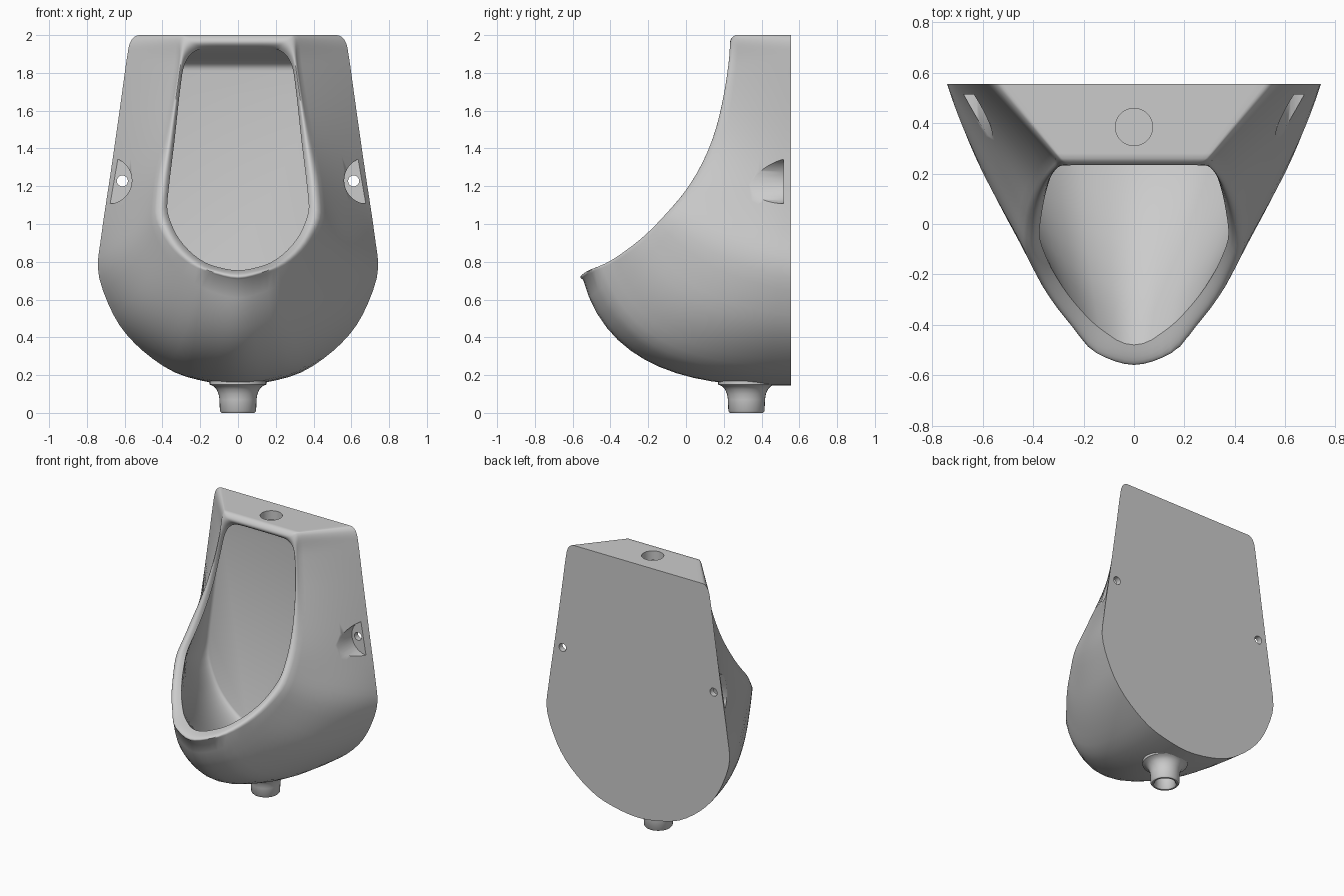
import bpy, bmesh, math
from mathutils import Vector, Matrix

old = bpy.data.objects.get("Cube")
if old:
    bpy.data.objects.remove(old)

ceramic = bpy.data.materials.new("grey_ceramic")
ceramic.use_nodes = True
GREY = (0.6, 0.6, 0.6, 1)
ceramic.diffuse_color = GREY
ceramic.node_tree.nodes["Principled BSDF"].inputs["Base Color"].default_value = GREY

BACK = 0.555        # wall plane
PANEL = 0.47        # rear wall of the basin


def smooth_path(keys, steps, before, after):
    """Cubic through the keys that never overshoots them."""
    pts = [before] + keys + [after]

    def slope(i, c):
        a, b = pts[i][c] - pts[i - 1][c], pts[i + 1][c] - pts[i][c]
        return 2 * a * b / (a + b) if a * b > 0 else 0

    out = []
    for i in range(1, len(keys)):
        for s in range(steps):
            t = s / steps
            row = []
            for c in range(len(keys[0])):
                p, q = pts[i][c], pts[i + 1][c]
                row.append(p * (2*t**3 - 3*t*t + 1) + slope(i, c) * (t**3 - 2*t*t + t)
                           + q * (3*t*t - 2*t**3) + slope(i + 1, c) * (t**3 - t*t))
            out.append(row)
    return out + [list(keys[-1])]


def bezier(a, b, c, d, steps):
    points = []
    for i in range(steps + 1):
        t = i / steps
        u = 1 - t
        points.append(a*u**3 + b*3*u*u*t + c*3*u*t*t + d*t**3)
    return points


def make_object(name, bm):
    bmesh.ops.recalc_face_normals(bm, faces=bm.faces)
    me = bpy.data.meshes.new(name)
    bm.to_mesh(me)
    bm.free()
    me.materials.append(ceramic)
    ob = bpy.data.objects.new(name, me)
    bpy.context.collection.objects.link(ob)
    return ob


def activate(ob):
    bpy.ops.object.select_all(action='DESELECT')
    ob.select_set(True)
    bpy.context.view_layer.objects.active = ob


# Concave front line in side view: (y, z)
front = [(-0.585, 0.705), (-0.553, 0.73), (-0.515, 0.755), (-0.455, 0.778), (-0.4, 0.805),
         (-0.24, 0.92), (-0.1, 1.06), (0, 1.18), (0.09, 1.33), (0.16, 1.51),
         (0.21, 1.74), (0.23, 1.9), (0.235, 2)]
front_line = smooth_path(front, 5, front[0], front[-1])


def front_y(z):
    for (y0, z0), (y1, z1) in zip(front_line, front_line[1:]):
        if z <= z1:
            return y0 + (y1 - y0) * max(0, (z - z0) / (z1 - z0))
    return front_line[-1][0]


# Half outlines, bottom to top: back x, z, outer rim x, z, inner rim x, z
keys = [(0, .145, 0, .705, 0, .755),
        (.27, .19, .15, .74, .14, .782),
        (.50, .325, .28, .805, .26, .86),
        (.66, .52, .385, .92, .342, .975),
        (.742, .77, .44, 1.06, .375, 1.09),
        (.722, .95, .43, 1.2, .363, 1.22),
        (.67, 1.3, .385, 1.45, .335, 1.45),
        (.62, 1.65, .34, 1.7, .31, 1.68),
        (.588, 1.88, .315, 1.88, .29, 1.82),
        (.575, 1.95, .31, 1.96, .265, 1.88),
        (.555, 1.985, .30, 1.99, .235, 1.91),
        (.52, 2, .285, 2, .19, 1.927),
        (.25, 2, .15, 2, .1, 1.93),
        (0, 2, 0, 2, 0, 1.93)]


def flip(k):
    return tuple(v * (-1 if c % 2 == 0 else 1) for c, v in enumerate(k))


half = smooth_path(keys, 4, flip(keys[1]), flip(keys[-2]))


def section(bx, bz, ox, oz, ix, iz):
    """Line of points from the wall, over the rim and into the basin."""
    b = min(1, max(0, (1 - bz) / 0.85))
    setback = 0.025 + 0.015 * b
    p0 = Vector((bx, BACK, bz))
    p3 = Vector((ox, front_y(oz) + setback, oz))
    p1 = p0.lerp(p3, 1/3).lerp(Vector((bx * 0.9, 0.04, bz - 0.015)), b)
    p2 = p0.lerp(p3, 2/3).lerp(
        Vector((bx * 0.3 + ox * 0.7, p3.y + 0.13, bz + 0.16 * (oz - bz))), b)
    line = bezier(p0, p1, p2, p3, 14)
    # rounded rim
    for i in range(1, 9):
        t = i / 8
        z = oz + (iz - oz) * t
        depth = (setback if t < 0.5 else 0.035) * (2 * t - 1) ** 2
        line.append(Vector((ox + (ix - ox) * t, front_y(z) + depth, z)))
    # basin wall sweeping into the flat rear panel
    q0 = line[-1]
    q3 = Vector((bx * 0.76, PANEL, 1.05 + (bz - 1.05) * 0.8))
    wide = Vector((q3.x * 1.08, 0, 1.05 + (q3.z - 1.05) * 1.08))
    q1 = Vector((wide.x, q0.y + (PANEL - q0.y) * 0.55, wide.z))
    q2 = Vector((wide.x, PANEL, wide.z))
    return line + bezier(q0, q1, q2, q3, 14)[1:]


# Bowl body
bm = bmesh.new()
lines = [section(*k) for k in half]
lines += [[Vector((-p.x, p.y, p.z)) for p in ln] for ln in lines[-2:0:-1]]
grid = [[bm.verts.new(p) for p in ln] for ln in lines]
for a, b in zip(grid, grid[1:] + grid[:1]):
    for j in range(len(a) - 1):
        bm.faces.new((a[j], a[j + 1], b[j + 1], b[j]))
bm.faces.new([ln[0] for ln in grid])
bm.faces.new([ln[-1] for ln in grid])
body = make_object("bowl_body", bm)


def cut(target, name, radius, start, end):
    """Bore a round hole between two points."""
    a, b = Vector(start), Vector(end)
    turn = (b - a).to_track_quat('Z', 'Y').to_matrix().to_4x4()
    bm = bmesh.new()
    bmesh.ops.create_cone(bm, cap_ends=True, segments=48, radius1=radius, radius2=radius,
                          depth=(b - a).length, matrix=Matrix.Translation((a + b) / 2) @ turn)
    cutter = make_object(name, bm)
    cutter.hide_render = True
    mod = target.modifiers.new(name, 'BOOLEAN')
    mod.operation, mod.solver, mod.object = 'DIFFERENCE', 'EXACT', cutter
    activate(target)
    bpy.ops.object.modifier_apply(modifier=name)
    bpy.data.objects.remove(cutter)


# Water inlet, side mounting pockets and screw holes
cut(body, "inlet_cutter", 0.074, (0, 0.385, 1.935), (0, 0.385, 2.1))
for side in (-1, 1):
    cut(body, "pocket_cutter", 0.123, (side * 0.685, 0.515, 1.23), (side * 0.685, 0, 1.23))
    cut(body, "screw_cutter", 0.029, (side * 0.612, 0.4, 1.228), (side * 0.612, 0.7, 1.228))

# Drain outlet: lathe with a flared top and hollow bore
profile = [(0, .11), (.068, .11), (.068, .008), (.076, 0), (.088, 0), (.096, .01),
           (.098, .07), (.103, .1), (.114, .125), (.13, .142), (.15, .15), (.15, .17), (0, .17)]
bm = bmesh.new()
ring = [bm.verts.new((r, 0, z)) for r, z in profile]
edges = [bm.edges.new(pair) for pair in zip(ring, ring[1:])]
bmesh.ops.spin(bm, geom=ring + edges, cent=(0, 0, 0), axis=(0, 0, 1),
               angle=math.tau, steps=32, use_duplicate=False)
bmesh.ops.remove_doubles(bm, verts=bm.verts, dist=0.0005)
bmesh.ops.translate(bm, verts=bm.verts, vec=(0, 0.32, 0))
outlet = make_object("drain_outlet", bm)

for ob in (body, outlet):
    activate(ob)
    bpy.ops.object.shade_smooth_by_angle(angle=math.radians(45))
